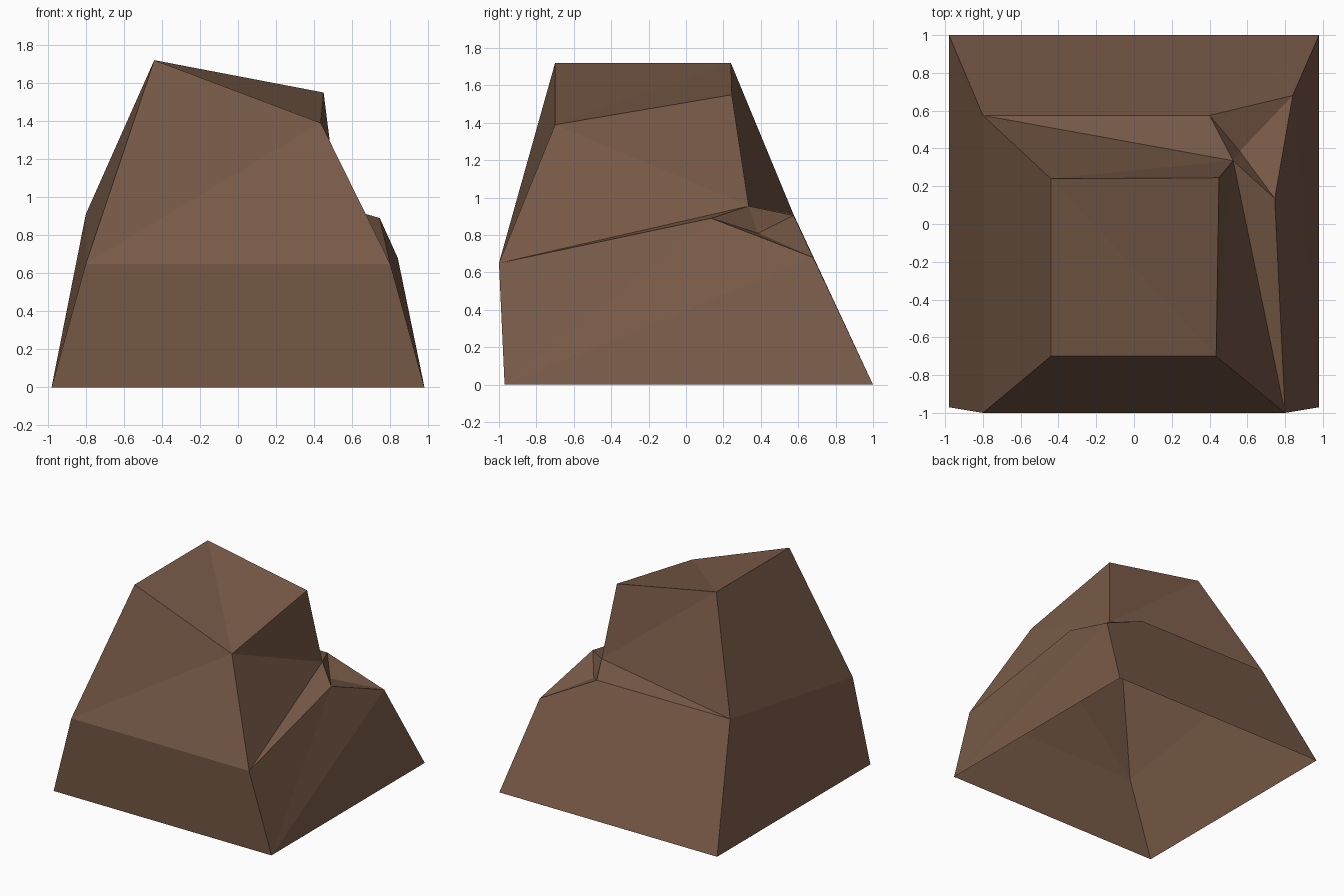
import bpy, bmesh

if "Cube" in bpy.data.objects:
    bpy.data.objects.remove(bpy.data.objects["Cube"])

mat = bpy.data.materials.new("brown_rock")
mat.diffuse_color = (0.19, 0.103, 0.064, 1)
mat.use_nodes = True
mat.node_tree.nodes["Principled BSDF"].inputs["Base Color"].default_value = mat.diffuse_color

# Corner points of the boulder, from the ground up
points = {
    # ground ring
    "A": (-0.98, -0.97, 0), "B": (0.98, -0.97, 0),
    "C": (0.98, 1.0, 0), "D": (-0.98, 1.0, 0),
    # shoulder ring
    "E": (-0.80, -1.0, 0.65), "F": (0.80, -1.0, 0.65),
    "G": (-0.80, 0.575, 0.91), "H": (0.40, 0.575, 0.905),
    # chipped back right corner
    "I": (0.84, 0.68, 0.68), "J": (0.745, 0.135, 0.89),
    "K": (0.525, 0.335, 0.955), "L": (0.56, 0.385, 0.81),
    # sloping top
    "M": (-0.44, -0.70, 1.72), "N": (0.435, -0.70, 1.39),
    "O": (0.45, 0.245, 1.55), "P": (-0.44, 0.24, 1.72),
}

# Facets: skirt, upper walls, top, chipped notch (underside is open)
skirt = ["ABFE", "DAEG", "CDGH", "CHI", "BJF", "BCI", "BIJ"]
upper = ["EFN", "ENM", "GEMP", "FKN", "NKO", "PKG", "POK", "GKH"]
top = ["MNP", "NOP"]
notch = ["HKL", "HLI", "ILJ", "JLK", "FJK"]

bm = bmesh.new()
vert = {name: bm.verts.new(co) for name, co in points.items()}
for facet in skirt + upper + top + notch:
    bm.faces.new([vert[c] for c in facet])
bmesh.ops.recalc_face_normals(bm, faces=bm.faces)
# keep the facets facing outward
if max(bm.faces, key=lambda f: f.calc_center_median().z).normal.z < 0:
    bmesh.ops.reverse_faces(bm, faces=bm.faces)

mesh = bpy.data.meshes.new("boulder")
bm.to_mesh(mesh)
bm.free()
mesh.materials.append(mat)
rock = bpy.data.objects.new("boulder", mesh)
bpy.context.collection.objects.link(rock)
